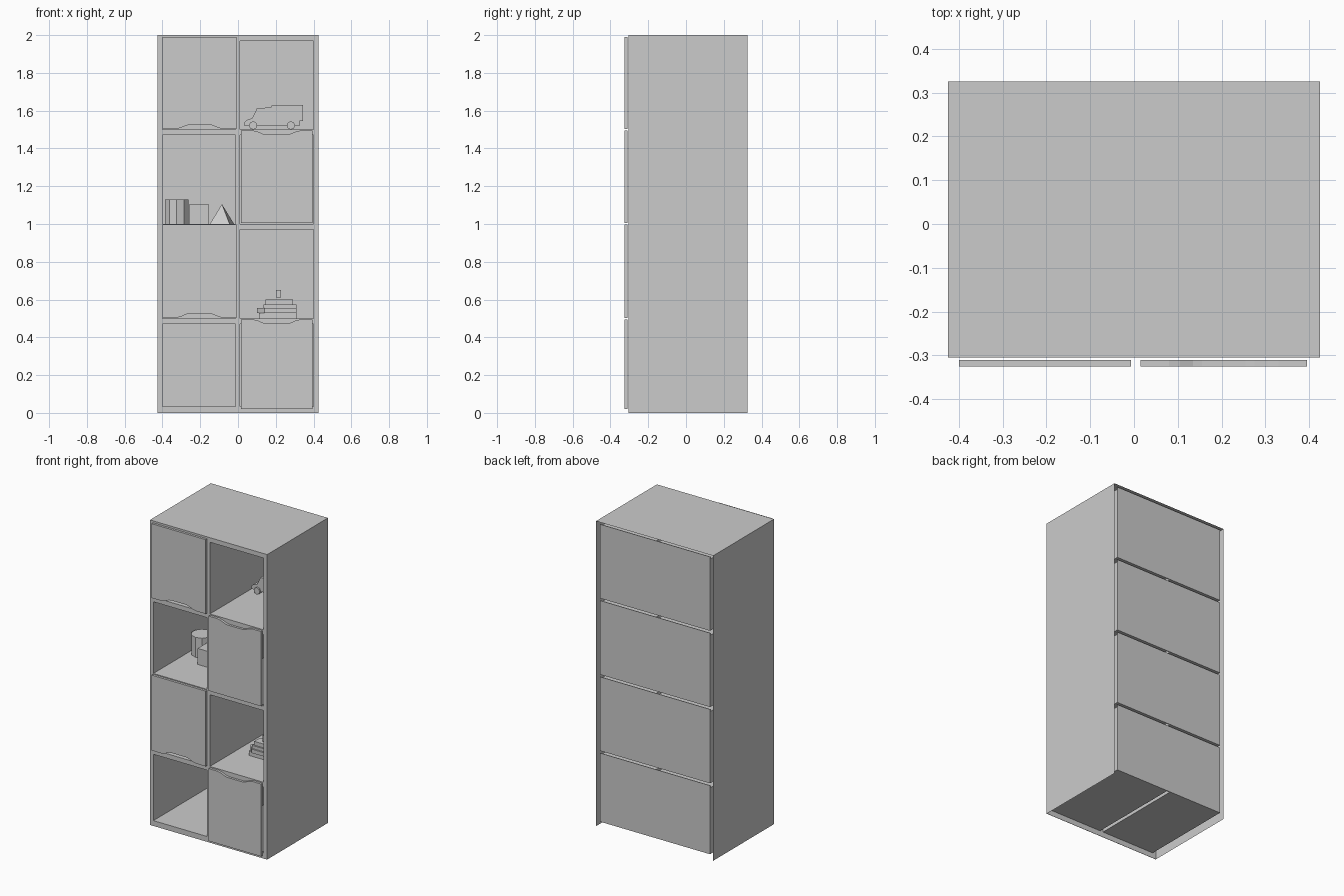
import bpy, bmesh, math
from mathutils import Vector, Matrix

cube = bpy.data.objects.get("Cube")
if cube:
    bpy.data.objects.remove(cube)

grey = bpy.data.materials.new("plain_grey")
grey.use_nodes = True
grey.diffuse_color = (0.6, 0.6, 0.6, 1)
grey.node_tree.nodes["Principled BSDF"].inputs["Base Color"].default_value = (0.6, 0.6, 0.6, 1)


def finish(name, bm):
    mesh = bpy.data.meshes.new(name)
    bm.to_mesh(mesh)
    bm.free()
    mesh.materials.append(grey)
    obj = bpy.data.objects.new(name, mesh)
    bpy.context.collection.objects.link(obj)
    return obj


def box(name, x, y, z, open_sides=()):
    """Box from (min, max) ranges, leaving out the faces that point along open_sides."""
    bm = bmesh.new()
    bmesh.ops.create_cube(bm, size=1)
    bm.normal_update()
    drop = [f for f in bm.faces if any(f.normal.dot(Vector(d)) > 0.9 for d in open_sides)]
    bmesh.ops.delete(bm, geom=drop, context="FACES")
    for v in bm.verts:
        v.co = [lo + (c + 0.5) * (hi - lo) for c, (lo, hi) in zip(v.co, (x, y, z))]
    return finish(name, bm)


def extrude(name, points, start, depth, place):
    """Extrude a flat outline; place(a, b, t) maps outline and depth to space."""
    bm = bmesh.new()
    face = bm.faces.new([bm.verts.new(place(a, b, start)) for a, b in points])
    move = Vector(place(0, 0, depth)) - Vector(place(0, 0, 0))
    side = bmesh.ops.extrude_face_region(bm, geom=[face])
    verts = [g for g in side["geom"] if isinstance(g, bmesh.types.BMVert)]
    bmesh.ops.translate(bm, verts=verts, vec=move)
    bmesh.ops.recalc_face_normals(bm, faces=bm.faces)
    return finish(name, bm)


def cone(name, sides, r1, r2, height, matrix):
    bm = bmesh.new()
    bmesh.ops.create_cone(bm, cap_ends=True, segments=sides, radius1=r1, radius2=r2,
                          depth=height, matrix=matrix)
    return finish(name, bm)


def upright(a, b, t):
    return (a, t, b)


def lying(a, b, t):
    return (a, b, t)


FRONT, BACK, DOWN = (0, -1, 0), (0, 1, 0), (0, 0, -1)
HALF, FACE_Y, BACK_Y = 0.425, -0.305, 0.325
COLUMNS = {"right": (-0.4, -0.012), "left": (0.01, 0.4)}
ROWS = [(0.035, 0.47), (0.5, 0.97), (1.0, 1.47), (1.5, 1.97)]
SKIN = (FACE_Y, FACE_Y + 0.002)

# Outer carcass, hollow behind the front frame
box("carcass", (-HALF, HALF), (FACE_Y, BACK_Y), (0, 2), (FRONT, BACK, DOWN))

# Compartments and the row backs
for i, z in enumerate(ROWS):
    for side, x in COLUMNS.items():
        box(f"compartment_{side}_{i}", x, (FACE_Y, 0.318), z, (FRONT,))
    box(f"back_panel_{i}", (-0.4, 0.4), (0.318, 0.322), (z[0], 0.5 * i + 0.485))

# Front frame: uprights, then rails between them
for name, x in (("right", (-HALF, -0.4)), ("middle", (-0.012, 0.01)), ("left", (0.4, HALF))):
    box(f"upright_{name}", x, SKIN, (0, 2))
levels = [0] + [z for row in ROWS for z in row] + [2]
for side, x in COLUMNS.items():
    for lo, hi in zip(levels[::2], levels[1::2]):
        box(f"rail_{side}", x, SKIN, (lo, hi))


# Doors with a shallow hand cut-out on one edge
def door(name, x, z, cut_top):
    mid = sum(x) / 2
    edge, far, s = (z[1], z[0], -1) if cut_top else (z[0], z[1], 1)
    cut = [(-0.125, 0), (-0.1, 0.006), (-0.07, 0.019), (-0.05, 0.022)]
    cut += [(-a, b) for a, b in reversed(cut)]
    outline = [(x[0], far), (x[0], edge)]
    outline += [(mid + a, edge + s * b) for a, b in cut]
    outline += [(x[1], edge), (x[1], far)]
    extrude(name, outline, -0.325, 0.015, upright)


door("door_right_top", (-0.4, -0.007), (1.503, 1.99), False)
door("door_right_lower", (-0.4, -0.007), (0.503, 0.997), False)
door("door_left_upper", (0.015, 0.395), (1.005, 1.495), True)
door("door_left_bottom", (0.015, 0.395), (0.02, 0.495), True)

# Toy van
van = [(0.035, 1.52), (0.035, 1.54), (0.045, 1.55), (0.075, 1.56), (0.1, 1.612), (0.175, 1.618),
       (0.18, 1.63), (0.345, 1.63), (0.345, 1.545), (0.325, 1.545), (0.325, 1.52)]
extrude("van_body", van, 0.09, 0.13, upright)
for x in (0.08, 0.28):
    for y in (0.095, 0.215):
        turn = Matrix.Translation((x, y, 1.522)) @ Matrix.Rotation(math.pi / 2, 4, "X")
        cone("van_wheel", 8, 0.022, 0.022, 0.03, turn)

# Toy blocks
cone("block_cylinder", 10, 0.065, 0.065, 0.13, Matrix.Translation((-0.325, 0.09, 1.065)))
box("block_cube", (-0.258, -0.155), (-0.05, 0.055), (1.0, 1.105))
cone("block_pyramid", 4, 0.076, 0, 0.105,
     Matrix.Translation((-0.085, 0.03, 1.0525)) @ Matrix.Rotation(math.radians(32), 4, "Z"))

# Toy boat
hull = [(0.1, -0.015), (0.14, -0.06), (0.31, -0.06), (0.31, 0.04), (0.14, 0.04), (0.1, -0.005)]
extrude("boat_hull", hull, 0.53, 0.025, lying)
box("boat_keel", (0.11, 0.31), (-0.045, 0.025), (0.5, 0.53))
box("boat_deck", (0.135, 0.31), (-0.05, 0.03), (0.555, 0.575))
box("boat_cabin", (0.145, 0.29), (-0.04, 0.02), (0.575, 0.6))
box("boat_funnel", (0.2, 0.228), (-0.03, 0.0), (0.61, 0.65))
